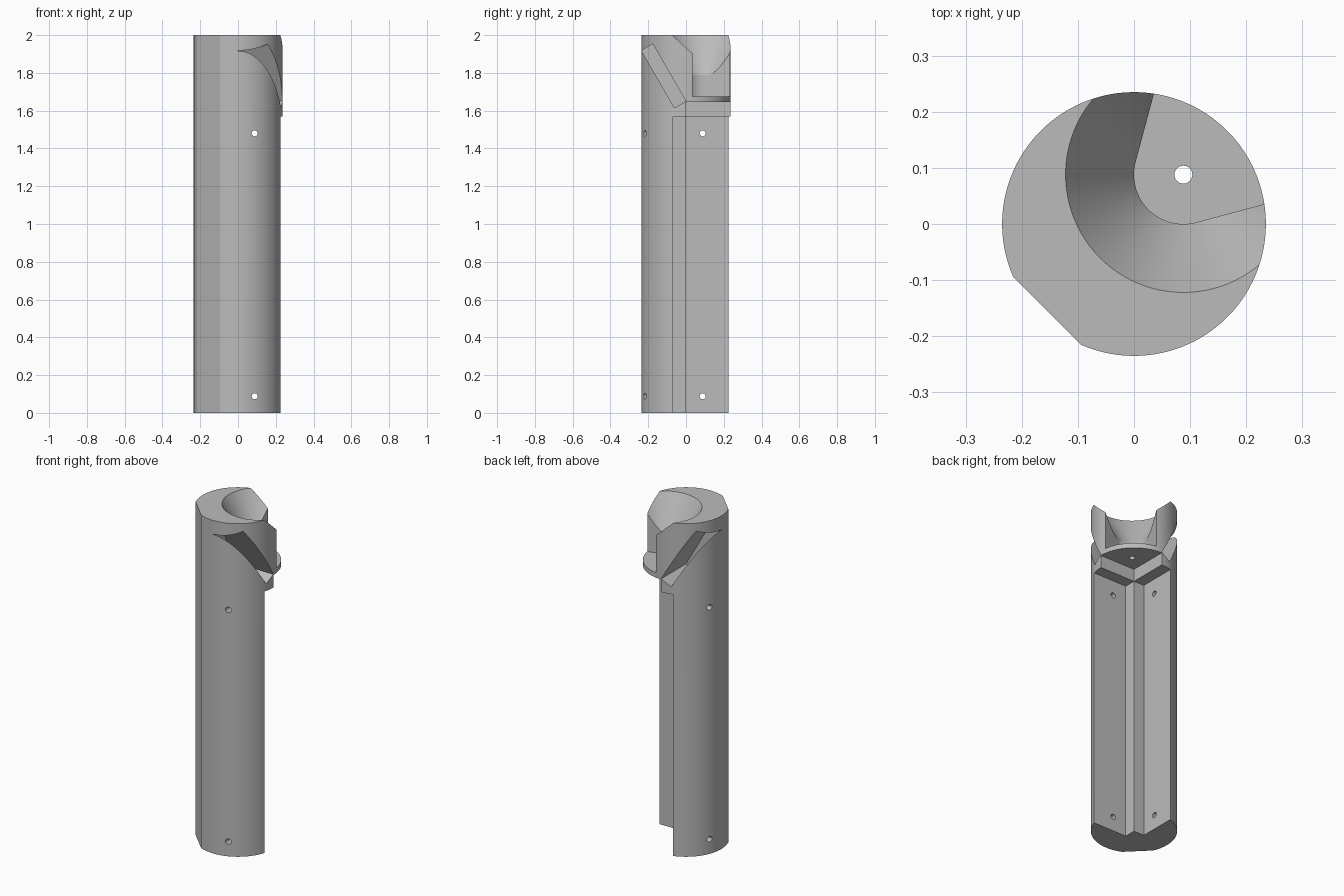
import bpy, bmesh
from math import sin, cos, radians, acos, degrees, pi

cube = bpy.data.objects.get("Cube")
if cube:
    bpy.data.objects.remove(cube)

R = 0.235          # outer radius of the column
C = 0.088          # offset of the pocket axis, and its lower radius
RIB = 0.07         # width of the rib in the long corner cut

grey = bpy.data.materials.new("plain grey")
grey.use_nodes = True
grey.diffuse_color = (0.5, 0.5, 0.5, 1)
grey.node_tree.nodes["Principled BSDF"].inputs["Base Color"].default_value = (0.5, 0.5, 0.5, 1)


def arc(cx, cy, r, start, end, steps):
    """Points along an arc, angles in degrees, both ends included."""
    angles = [radians(start + (end - start) * i / steps) for i in range(steps + 1)]
    return [(cx + r * cos(a), cy + r * sin(a)) for a in angles]


def circle(cx, cy, r, steps):
    return arc(cx, cy, r, 0, 360, steps)[:-1]


def loft(name, lower, upper, lo, hi, axis="z"):
    """Solid between two matching outlines placed at lo and hi along an axis."""
    place = {"x": lambda u, v, w: (w, u, v),
             "y": lambda u, v, w: (u, w, v),
             "z": lambda u, v, w: (u, v, w)}[axis]
    bm = bmesh.new()
    a = [bm.verts.new(place(u, v, lo)) for u, v in lower]
    b = [bm.verts.new(place(u, v, hi)) for u, v in upper]
    bm.faces.new(a)
    bm.faces.new(b)
    for i in range(len(a)):
        j = (i + 1) % len(a)
        bm.faces.new((a[i], a[j], b[j], b[i]))
    bmesh.ops.recalc_face_normals(bm, faces=bm.faces)
    mesh = bpy.data.meshes.new(name)
    bm.to_mesh(mesh)
    bm.free()
    obj = bpy.data.objects.new(name, mesh)
    bpy.context.scene.collection.objects.link(obj)
    return obj


def prism(name, outline, lo, hi, axis="z"):
    return loft(name, outline, outline, lo, hi, axis)


# Column with one flat side
half = degrees(acos(0.219 / R))
column = prism("column", arc(0, 0, R, 225 + half - 360, 225 - half, 112), 0, 2)
column.data.materials.append(grey)

cutters = []

# Long corner cut that leaves a square rib, and a deeper step above it
corner = [(-RIB, 1), (-RIB, 0), (0, 0), (0, -RIB), (1, -RIB), (1, 1)]
cutters.append(prism("corner_cut", corner, -0.1, 1.57))
cutters.append(prism("step_cut", [(0, 0), (1, 0), (1, 1), (0, 1)], 1.5, 1.645))

# Pocket with a round back and walls that flare outward
flare = 15
back = arc(C, C, C, 180 - flare, 270 + flare, 40)
du, dv = 0.4 * sin(radians(flare)), 0.4 * cos(radians(flare))
(x0, y0), (x1, y1) = back[0], back[-1]
pocket = back + [(x1 + dv, y1 + du), (0.6, 0.6), (x0 + du, y0 + dv)]
cutters.append(prism("pocket_cut", pocket, 1.675, 2.2))

# Funnel above the pocket
slope = (0.21 - C) / 0.211
cutters.append(loft("funnel_cut", circle(C, C, 0.21 - 0.3 * slope, 96),
                    circle(C, C, 0.21 + 0.1 * slope, 96), 1.7, 2.1))

# Slanted side notches and cross holes, the same on both sides
u, v = -0.236, 1.918
along = (0.35 * 0.5, -0.35 * cos(pi / 6))
across = (0.07 * cos(pi / 6), 0.07 * 0.5)
notch = [(u, v), (u + along[0], v + along[1]),
         (u + along[0] + across[0], v + along[1] + across[1]),
         (u + across[0], v + across[1])]
for axis in "xy":
    cutters.append(prism("notch_cut", notch, 0, 0.4, axis))
    for z in (0.088, 1.48):
        cutters.append(prism("pin_hole_cut", circle(C, z, 0.016, 24), -0.5, 0.5, axis))

# Hole through the pocket floor
cutters.append(prism("floor_hole_cut", circle(C, C, 0.016, 24), 1.6, 1.72))

# Cut everything out of the column
for cutter in cutters:
    cutter.hide_render = True
    mod = column.modifiers.new(cutter.name, "BOOLEAN")
    mod.operation = "DIFFERENCE"
    mod.solver = "EXACT"
    mod.object = cutter

bpy.context.view_layer.update()
depsgraph = bpy.context.evaluated_depsgraph_get()
result = bpy.data.meshes.new_from_object(column.evaluated_get(depsgraph))
column.modifiers.clear()
column.data = result
for cutter in cutters:
    bpy.data.objects.remove(cutter)
result.materials.clear()
result.materials.append(grey)
for face in result.polygons:
    face.material_index = 0

# Smooth the round walls, keep edges crisp
for obj in bpy.context.selected_objects:
    obj.select_set(False)
column.select_set(True)
bpy.context.view_layer.objects.active = column
bpy.ops.object.shade_smooth_by_angle(angle=radians(15))
